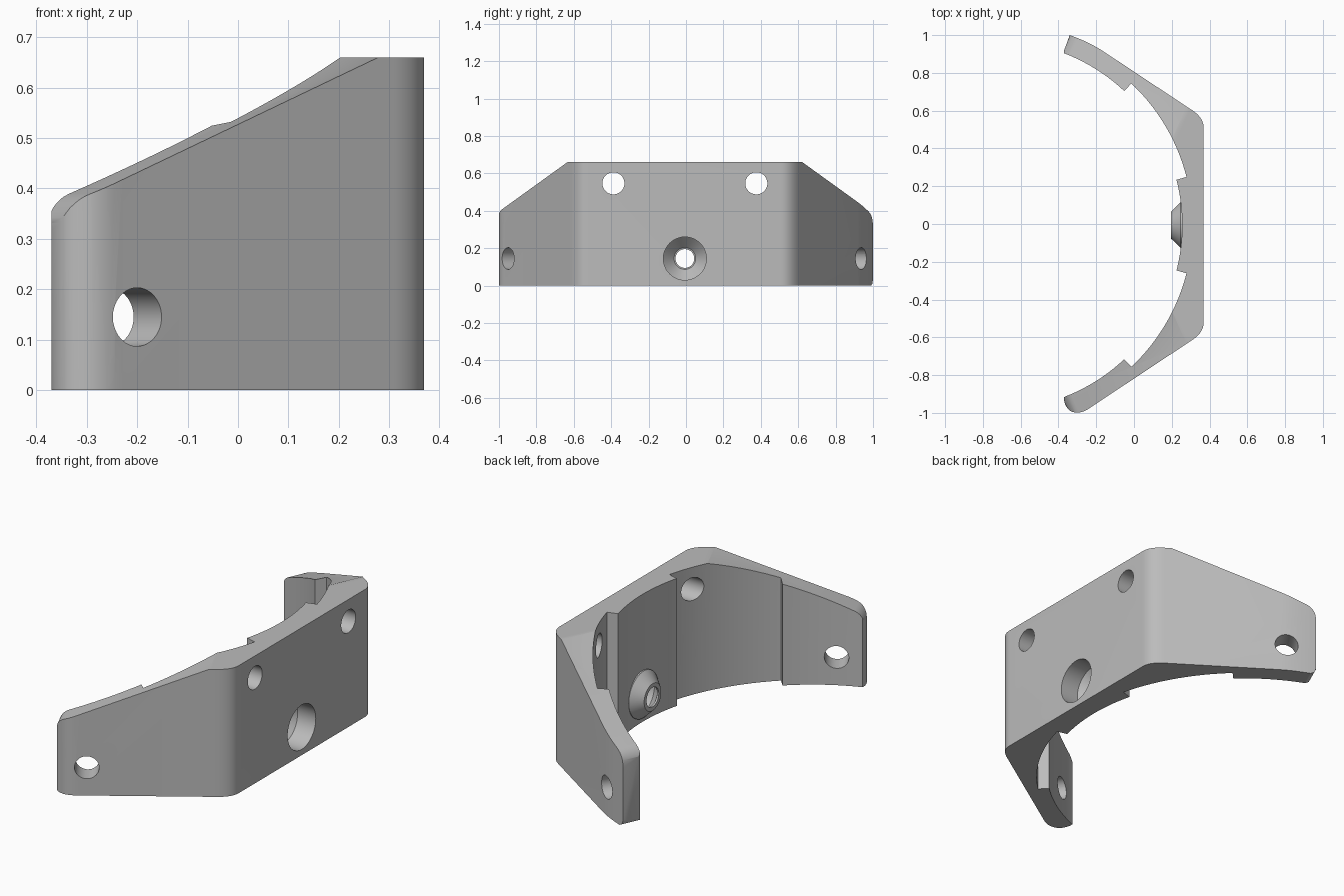
import bpy, bmesh, math
from mathutils import Vector, Matrix

old = bpy.data.objects.get("Cube")
if old:
    bpy.data.objects.remove(old, do_unlink=True)

grey = bpy.data.materials.new("plain grey")
grey.use_nodes = True
tone = (0.5, 0.5, 0.5, 1)
grey.diffuse_color = tone
grey.node_tree.nodes["Principled BSDF"].inputs["Base Color"].default_value = tone

MID = -0.006      # symmetry line in y
CX = -0.72        # shared centre of the inner arcs
HEIGHT = 0.66
SCREW_Z = 0.145


def prism(name, points, start, end):
    """Extrude a closed loop of 3D points from offset start to offset end."""
    bm = bmesh.new()
    face = bm.faces.new([bm.verts.new(Vector(p) + Vector(start)) for p in points])
    ext = bmesh.ops.extrude_face_region(bm, geom=[face])
    verts = [g for g in ext["geom"] if isinstance(g, bmesh.types.BMVert)]
    bmesh.ops.translate(bm, verts=verts, vec=Vector(end) - Vector(start))
    return finish(name, bm)


def finish(name, bm):
    bmesh.ops.recalc_face_normals(bm, faces=bm.faces)
    mesh = bpy.data.meshes.new(name)
    bm.to_mesh(mesh)
    bm.free()
    ob = bpy.data.objects.new(name, mesh)
    bpy.context.collection.objects.link(ob)
    mesh.materials.append(grey)
    return ob


def turned(name, base, axis, profile, sides=48):
    """Solid of revolution; profile is (distance along axis, radius)."""
    rot = Vector((0, 0, 1)).rotation_difference(Vector(axis)).to_matrix().to_4x4()
    mat = Matrix.Translation(base) @ rot
    bm = bmesh.new()
    rings = []
    for d, r in profile:
        rings.append([bm.verts.new(mat @ Vector((r * math.cos(a), r * math.sin(a), d)))
                      for a in (2 * math.pi * i / sides for i in range(sides))])
    for lo, hi in zip(rings, rings[1:]):
        for i in range(sides):
            j = (i + 1) % sides
            bm.faces.new((lo[i], lo[j], hi[j], hi[i]))
    bm.faces.new(rings[0])
    bm.faces.new(rings[-1])
    return finish(name, bm)


def combine(body, tool, operation):
    mod = body.modifiers.new("join", "BOOLEAN")
    mod.operation, mod.solver, mod.object = operation, "EXACT", tool
    bpy.context.view_layer.objects.active = body
    bpy.ops.object.modifier_apply(modifier=mod.name)
    bpy.data.objects.remove(tool, do_unlink=True)


def bend(a, b, c, n=8):
    a, b, c = Vector(a), Vector(b), Vector(c)
    return [tuple(a * (1 - t) ** 2 + b * 2 * t * (1 - t) + c * t * t)
            for t in (i / n for i in range(n + 1))]


def inner_arc(radius, y0, y1, n):
    a0, a1 = math.asin(y0 / radius), math.asin(y1 / radius)
    angles = [a0 + (a1 - a0) * i / n for i in range(n + 1)]
    return [(CX + radius * math.cos(a), radius * math.sin(a)) for a in angles]


# Plan outline of one half: outer corner, arm end, then stepped inner arcs
corner = bend((0.369, 0.515), (0.369, 0.572), (0.298, 0.615), 10)
inside = (inner_arc(0.975, 0.91, 0.71, 10) + inner_arc(1.03, 0.75, 0.255, 24)
          + inner_arc(0.975, 0.24, 0, 10))
square_end = bend((-0.17, 0.925), (-0.24, 0.97), (-0.34, 1.006), 6) + [(-0.37, 0.925)]
round_end = (bend((-0.23, 0.965), (-0.29, 1.01), (-0.34, 0.982), 8)
             + bend((-0.34, 0.982), (-0.36, 0.968), (-0.37, 0.93), 4)[1:])
back_half = corner + square_end + inside
front_half = corner + round_end + inside[:-1]
outline = back_half + [(x, -y) for x, y in reversed(front_half)]
body = prism("curved_bracket", [(x, y + MID, 0) for x, y in outline],
             (0, 0, 0), (0, 0, HEIGHT))

# Sloping tops with rounded end corners on both arms
arc = [(-0.642 + 0.075 * math.cos(a), 0.32 + 0.075 * math.sin(a))
       for a in (math.radians(112 + 68 * i / 8) for i in range(9))]
slope = [(0.4, HEIGHT + 0.162)] + arc + [(-0.72, 0.3), (-0.9, 0.3), (-0.9, 1), (0.4, 1)]
toe = [(-0.9, 0.03), (-0.717, 0.03), (-0.709, 0.01), (-0.69, 0), (-0.69, -0.1), (-0.9, -0.1)]


def arm_cutter(name, section, side):
    along = Vector((0.915, -0.403 * side, 0))
    across = Vector((0.403, 0.915 * side, 0))
    origin = Vector((0.28, 0.63 * side + MID, 0))
    pts = [origin + along * s + Vector((0, 0, z)) for s, z in section]
    return prism(name, pts, across * -0.5, across * 0.6)


for side in (1, -1):
    combine(body, arm_cutter("slope_cutter", slope, side), "DIFFERENCE")
combine(body, arm_cutter("toe_cutter", toe, 1), "DIFFERENCE")

# Conical boss around the central screw
screw = (0, MID, SCREW_Z)
combine(body, turned("boss", screw, (1, 0, 0),
                     [(0.195, 0.07), (0.247, 0.121), (0.31, 0.121)]), "UNION")
combine(body, turned("countersink", screw, (1, 0, 0),
                     [(0.1, 0.05), (0.205, 0.05), (0.205, 0.058),
                      (0.265, 0.115), (0.5, 0.115)]), "DIFFERENCE")

# Upper holes and arm holes
for side in (1, -1):
    combine(body, turned("upper_hole", (0, MID + 0.382 * side, 0.547), (1, 0, 0),
                         [(0.05, 0.059), (0.6, 0.059)]), "DIFFERENCE")
    combine(body, turned("arm_hole", (-0.2, MID + 0.945 * side, SCREW_Z),
                         (0.55, 0.835 * side, 0),
                         [(-0.3, 0.058), (0.3, 0.058)]), "DIFFERENCE")

bpy.ops.object.select_all(action="DESELECT")
body.select_set(True)
bpy.context.view_layer.objects.active = body
bpy.ops.object.shade_smooth_by_angle(angle=math.radians(25))
